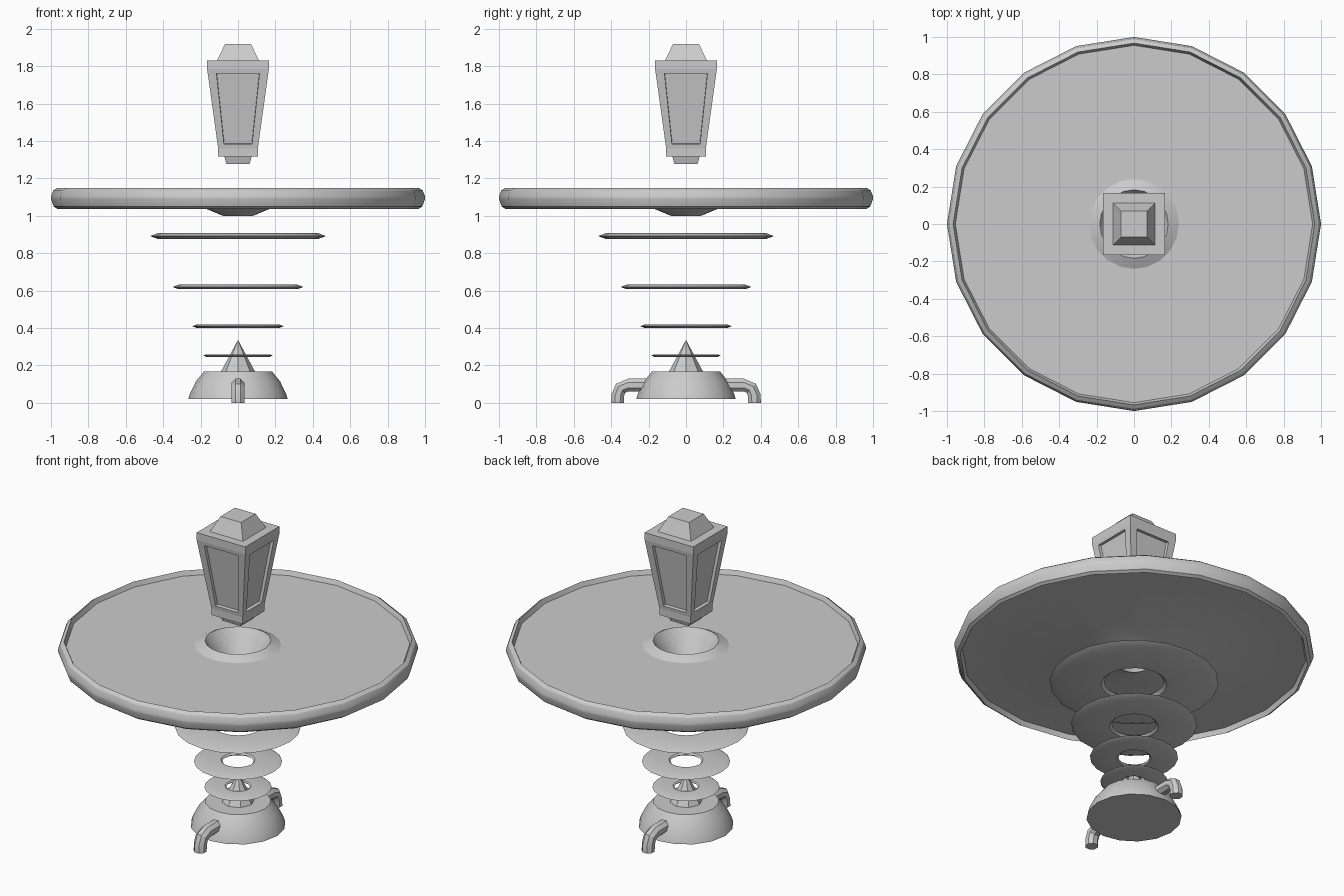
import bpy, bmesh
from math import sin, cos, pi, radians
from mathutils import Vector

if "Cube" in bpy.data.objects:
    bpy.data.objects.remove(bpy.data.objects["Cube"])


def finish(bm, name, smooth=True):
    bmesh.ops.recalc_face_normals(bm, faces=bm.faces)
    mesh = bpy.data.meshes.new(name)
    bm.to_mesh(mesh)
    bm.free()
    obj = bpy.data.objects.new(name, mesh)
    bpy.context.collection.objects.link(obj)
    if smooth:
        bpy.ops.object.select_all(action='DESELECT')
        obj.select_set(True)
        bpy.context.view_layer.objects.active = obj
        bpy.ops.object.shade_smooth_by_angle(angle=radians(25))
    return obj


def skin(bm, loops, closed=False):
    """Join consecutive vertex loops with quads; cap the ends if not closed."""
    n = len(loops[0])
    pairs = list(zip(loops, loops[1:]))
    if closed:
        pairs.append((loops[-1], loops[0]))
    for a, b in pairs:
        for i in range(n):
            j = (i + 1) % n
            bm.faces.new((a[i], a[j], b[j], b[i]))
    if not closed:
        bm.faces.new(loops[0])
        bm.faces.new(loops[-1])


def lathe(name, profile, sides, closed=False):
    bm = bmesh.new()
    loops = [[bm.verts.new((r * cos(2 * pi * i / sides), r * sin(2 * pi * i / sides), z))
              for i in range(sides)] for r, z in profile]
    skin(bm, loops, closed)
    return finish(bm, name)


# Main disc: recessed on both faces, with an open bowl in the middle
lathe("disc", [(1.0, 1.09), (1.0, 1.105), (0.988, 1.135), (0.967, 1.15), (0.955, 1.122),
               (0.24, 1.122), (0.183, 1.15), (0.08, 1.0), (0.24, 1.067),
               (0.955, 1.067), (0.967, 1.038), (0.985, 1.05)], 20, closed=True)

# Floating rings, each a scaled lens-edged washer
for k, (R, z) in enumerate([(0.47, 0.892), (0.35, 0.62), (0.245, 0.41), (0.187, 0.253)]):
    h = 0.034 * R
    lathe(f"ring_{k + 1}", [(R, z), (0.91 * R, z + h), (0.39 * R, z + h), (0.35 * R, z),
                            (0.39 * R, z - h), (0.91 * R, z - h)], 20, closed=True)

# Base and spike
lathe("base", [(0.265, 0.022), (0.257, 0.05), (0.225, 0.115), (0.183, 0.167)], 16)
lathe("spike", [(0.095, 0.16), (0.001, 0.335)], 8)

# Bent pipes either side of the base: sections swept along a path in the yz plane
path = [(0.18, 0.095, 90), (0.31, 0.095, 90), (0.35, 0.078, 45),
        (0.365, 0.04, 8), (0.366, 0.0, 0)]
for side, label in ((1, "back"), (-1, "front")):
    bm = bmesh.new()
    loops = []
    for y, z, tilt in path:
        t = radians(tilt)
        loop = []
        for i in range(8):
            a = 2 * pi * (i + 0.5) / 8
            u, v = 0.037 * cos(a), 0.037 * sin(a)
            loop.append(bm.verts.new((u, side * (y + v * cos(t)), z + v * sin(t))))
        loops.append(loop)
    skin(bm, loops)
    finish(bm, label + "_pipe")


# Lantern: square sections, with sunken trapezoid panels
def square_loft(bm, sections):
    loops = [[bm.verts.new((sx * h, sy * h, z))
              for sx, sy in ((1, 1), (-1, 1), (-1, -1), (1, -1))] for h, z in sections]
    skin(bm, loops)


bm = bmesh.new()
lo, hi = (0.106, 1.36), (0.165, 1.785)
square_loft(bm, [(0.106, 1.318), lo, hi, (0.165, 1.83)])
bmesh.ops.recalc_face_normals(bm, faces=bm.faces)
bm.normal_update()
panels = [f for f in bm.faces if abs(f.normal.z) < 0.5 and f.normal.z < -0.05]
normals = {f: f.normal.copy() for f in panels}
bmesh.ops.inset_individual(bm, faces=panels, thickness=0.02, depth=0)
for f in panels:
    n = normals[f]
    out = Vector((n.x, n.y, 0)).normalized()
    across = Vector((-out.y, out.x, 0))
    for v in f.verts:
        upper = v.co.z > 1.57
        z, half = (1.762, 0.115) if upper else (1.383, 0.075)
        d = lo[0] + (hi[0] - lo[0]) * (z - lo[1]) / (hi[1] - lo[1])
        s = half if v.co.dot(across) > 0 else -half
        v.co = out * d + across * s + Vector((0, 0, z))
bm.normal_update()
bmesh.ops.inset_individual(bm, faces=panels, thickness=0.002, depth=-0.018)
finish(bm, "lantern_body", smooth=False)

for name, sections in (("lantern_cap", [(0.113, 1.828), (0.07, 1.918)]),
                       ("lantern_foot", [(0.062, 1.278), (0.074, 1.32)])):
    bm = bmesh.new()
    square_loft(bm, sections)
    finish(bm, name, smooth=False)
